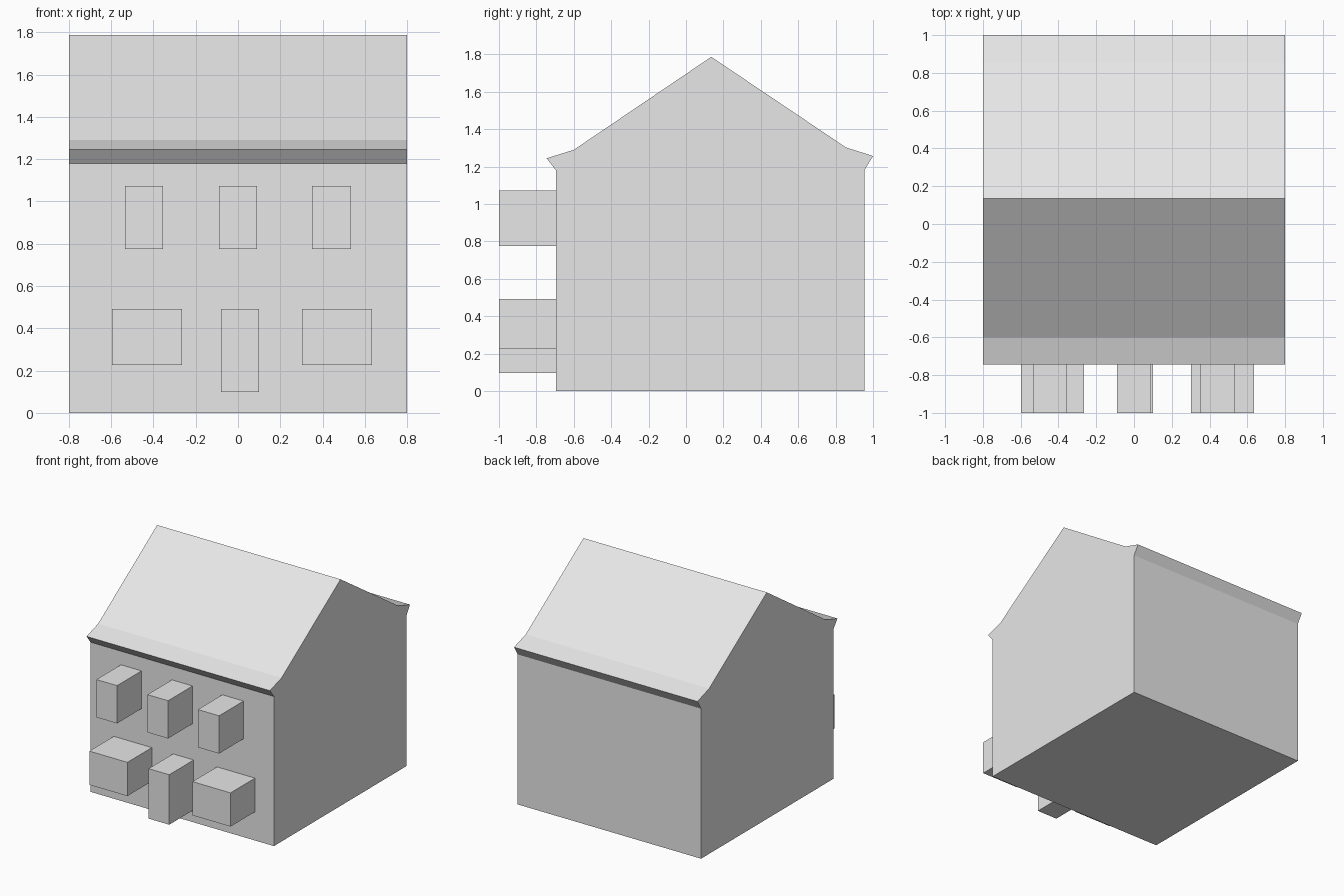
import bpy, bmesh

if "Cube" in bpy.data.objects:
    bpy.data.objects.remove(bpy.data.objects["Cube"])

grey = bpy.data.materials.new("plain_grey")
grey.diffuse_color = (0.8, 0.8, 0.8, 1)
grey.use_nodes = True
grey.node_tree.nodes["Principled BSDF"].inputs["Base Color"].default_value = grey.diffuse_color

WALL_Y = -0.695   # front wall plane


def finish(name, bm):
    bmesh.ops.recalc_face_normals(bm, faces=bm.faces)
    me = bpy.data.meshes.new(name)
    bm.to_mesh(me)
    bm.free()
    me.materials.append(grey)
    ob = bpy.data.objects.new(name, me)
    bpy.context.collection.objects.link(ob)
    return ob


def extrude_face(bm, points, offset):
    face = bm.faces.new([bm.verts.new(p) for p in points])
    new = bmesh.ops.extrude_face_region(bm, geom=[face], use_keep_orig=True)["geom"]
    verts = [v for v in new if isinstance(v, bmesh.types.BMVert)]
    bmesh.ops.translate(bm, verts=verts, vec=offset)
    return face


# House body: gable outline with flared eaves, extruded across x
outline = [(WALL_Y, 0), (WALL_Y, 1.18), (-0.745, 1.245), (-0.60, 1.29),
           (0.135, 1.787), (0.855, 1.303), (1.0, 1.257), (0.955, 1.183), (0.955, 0)]
bm = bmesh.new()
extrude_face(bm, [(-0.8, y, z) for y, z in outline], (1.6, 0, 0))
finish("house_body", bm)


# Blocks standing out from the front wall
def block(name, x0, x1, z0, z1):
    bm = bmesh.new()
    back = extrude_face(bm, [(x0, WALL_Y, z0), (x1, WALL_Y, z0),
                             (x1, WALL_Y, z1), (x0, WALL_Y, z1)],
                        (0, -1 - WALL_Y, 0))
    finish(name, bm)


# Upper windows
for i, (x0, x1) in enumerate([(-0.535, -0.355), (-0.09, 0.09), (0.35, 0.535)]):
    block(f"upper_window_{i + 1}", x0, x1, 0.775, 1.073)

# Lower windows
for i, (x0, x1) in enumerate([(-0.597, -0.265), (0.303, 0.635)]):
    block(f"lower_window_{i + 1}", x0, x1, 0.226, 0.492)

# Door
block("door", -0.08, 0.10, 0.098, 0.492)
